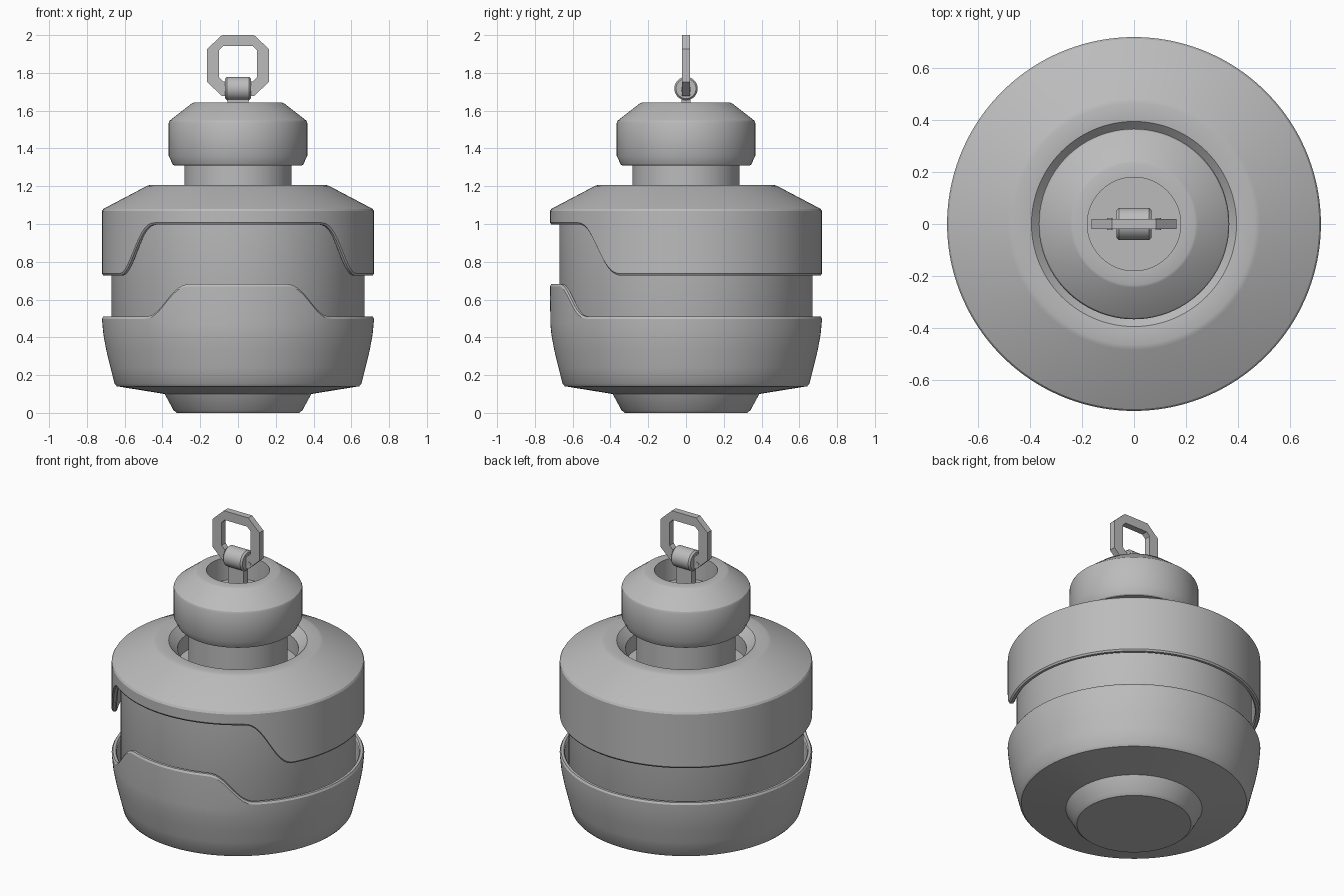
import bpy, bmesh, math

if "Cube" in bpy.data.objects:
    bpy.data.objects.remove(bpy.data.objects["Cube"])

SEG = 192
grey = bpy.data.materials.new("plain grey")
grey.diffuse_color = (0.5, 0.5, 0.5, 1)
grey.use_nodes = True
grey.node_tree.nodes["Principled BSDF"].inputs["Base Color"].default_value = grey.diffuse_color


def finish(bm, name, angle=28):
    bmesh.ops.remove_doubles(bm, verts=bm.verts, dist=1e-5)
    bmesh.ops.recalc_face_normals(bm, faces=bm.faces)
    me = bpy.data.meshes.new(name)
    bm.to_mesh(me)
    bm.free()
    me.materials.append(grey)
    ob = bpy.data.objects.new(name, me)
    bpy.context.collection.objects.link(ob)
    bpy.ops.object.select_all(action='DESELECT')
    ob.select_set(True)
    bpy.context.view_layer.objects.active = ob
    bpy.ops.object.shade_smooth_by_angle(angle=math.radians(angle))
    return ob


def lathe(name, profile, seg=SEG, closed=False):
    """Revolve profile(angle from front) -> [(r, z)...] about z."""
    bm = bmesh.new()
    cols = []
    for i in range(seg):
        a = 2 * math.pi * i / seg
        pts = profile(a) if callable(profile) else profile
        cols.append([bm.verts.new((r * math.sin(a), -r * math.cos(a), z)) for r, z in pts])
    n = len(cols[0])
    for i in range(seg):
        c, d = cols[i], cols[(i + 1) % seg]
        for j in range(n if closed else n - 1):
            k = (j + 1) % n
            bm.faces.new((c[j], d[j], d[k], c[k]))
    bmesh.ops.dissolve_degenerate(bm, dist=1e-6, edges=bm.edges)
    return finish(bm, name)


def step(a, a0, a1):
    """1 at the front, easing to 0 between the angles a0 and a1 (degrees)."""
    deg = abs(math.degrees(math.atan2(math.sin(a), math.cos(a))))
    t = min(1, max(0, (deg - a0) / (a1 - a0)))
    return 1 - t ** 3 * (t * (6 * t - 15) + 10)


# Lower shell: bowl with foot and a raised tab at the front
def lower(a):
    top = 0.51 + 0.172 * step(a, 20, 44)
    return [(0, 0), (0.325, 0), (0.342, 0.015), (0.388, 0.1), (0.642, 0.141), (0.654, 0.155),
            (0.675, 0.24), (0.697, 0.33), (0.712, 0.41), (0.718, 0.47), (0.72, top - 0.012),
            (0.713, top), (0.697, top), (0.69, top - 0.01), (0.688, 0.42), (0.66, 0.3),
            (0.62, 0.18), (0, 0.16)]


# Upper shell: shoulder cover with a cut-out at the front
def upper(a):
    low = 0.727 + 0.27 * step(a, 37, 62)
    return [(0.69, 1.03), (0.69, low + 0.01), (0.697, low), (0.713, low), (0.72, low + 0.01),
            (0.72, 1.068), (0.713, 1.08), (0.485, 1.2), (0.465, 1.207), (0.395, 1.2),
            (0.345, 1.15), (0.345, 1.03)]


lathe("lower_shell", lower)
lathe("upper_shell", upper, closed=True)
lathe("inner_body", [(0, 0.2), (0.6, 0.2), (0.67, 0.35), (0.67, 1.05), (0, 1.05)])
lathe("neck", [(0, 1.04), (0.283, 1.04), (0.283, 1.33), (0, 1.33)], 96)
lathe("cap", [(0, 1.31), (0.338, 1.31), (0.345, 1.315), (0.367, 1.36), (0.367, 1.535),
              (0.362, 1.547), (0.245, 1.638), (0.235, 1.642), (0.18, 1.642),
              (0.18, 1.5), (0, 1.5)], 128)

# Hanger post
bm = bmesh.new()
bmesh.ops.create_cube(bm, size=1)
for v in bm.verts:
    v.co = (v.co.x * 0.11, v.co.y * 0.045, 1.595 + v.co.z * 0.21)
finish(bm, "hanger_post")

# Hinge barrel lying along x
barrel = lathe("hinge_barrel", [(0, -0.068), (0.053, -0.068), (0.062, -0.058),
                                (0.062, 0.058), (0.053, 0.068), (0, 0.068)], 40)
for v in barrel.data.vertices:
    x, y, z = v.co
    v.co = (z, y, 1.717 - x)
barrel.data.update()


# Link: octagonal hanging loop
def octagon(w, z0, z1, cx, cz):
    half = [(cx, z0), (w, z0 + cz), (w, z1 - cz), (cx, z1)]
    return half + [(-x, z) for x, z in reversed(half)]


bm = bmesh.new()
outer = octagon(0.163, 1.678, 2.0, 0.085, 0.073)
inner = octagon(0.1, 1.755, 1.943, 0.078, 0.022)
rings = [[bm.verts.new((x, y, z)) for x, z in loop]
         for loop, y in ((outer, -0.02), (outer, 0.02), (inner, 0.02), (inner, -0.02))]
for s in range(4):
    p, q = rings[s], rings[(s + 1) % 4]
    for i in range(8):
        j = (i + 1) % 8
        bm.faces.new((p[i], p[j], q[j], q[i]))
finish(bm, "hanging_link")

# Small pins on the link ends, front and back
bm = bmesh.new()
for sx in (-1, 1):
    geo = bmesh.ops.create_cone(bm, cap_ends=True, segments=16, radius1=0.011, radius2=0.011, depth=0.046)
    for v in geo["verts"]:
        x, y, z = v.co
        v.co = (x + sx * 0.093, z, 1.712 + y)
finish(bm, "link_pins")
